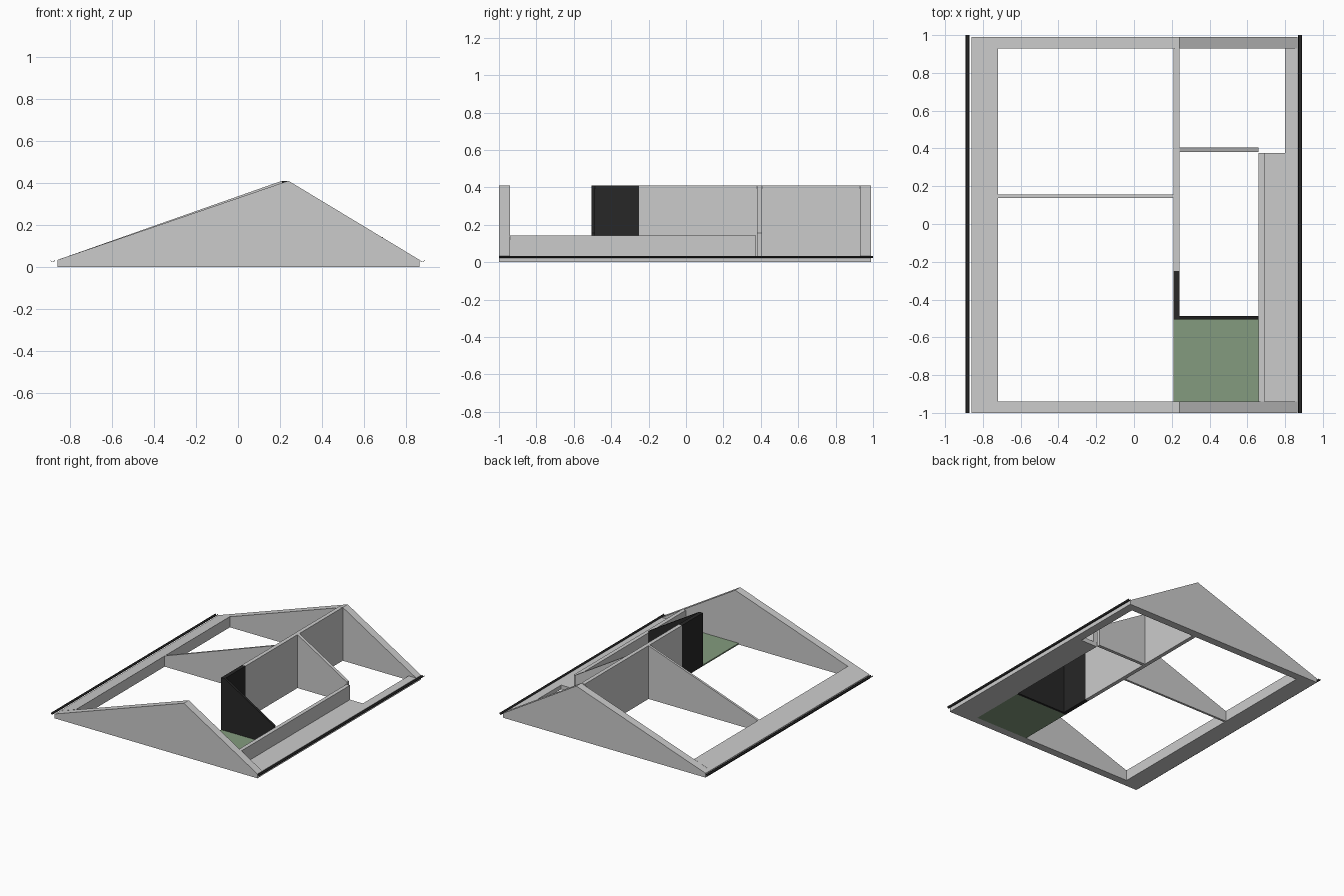
import bpy, math

if "Cube" in bpy.data.objects:
    bpy.data.objects.remove(bpy.data.objects["Cube"])


def material(name, rgb):
    m = bpy.data.materials.new(name)
    m.diffuse_color = (*rgb, 1)
    m.use_nodes = True
    m.node_tree.nodes["Principled BSDF"].inputs["Base Color"].default_value = m.diffuse_color
    return m


BLACK = material("black", (0.02, 0.02, 0.02))
GREEN = material("moss_green", (0.23, 0.33, 0.21))


def extrude(name, profile, y0, y1, mat=None):
    """Closed xz profile (counter-clockwise seen from the front) extruded along y."""
    n = len(profile)
    verts = [(x, y, z) for y in (y0, y1) for x, z in profile]
    faces = [tuple(range(n)), tuple(reversed(range(n, 2 * n)))]
    faces += [(i, i + n, (i + 1) % n + n, (i + 1) % n) for i in range(n)]
    mesh = bpy.data.meshes.new(name)
    mesh.from_pydata(verts, [], faces)
    ob = bpy.data.objects.new(name, mesh)
    bpy.context.collection.objects.link(ob)
    if mat:
        mesh.materials.append(mat)
    return ob


def box(name, x0, x1, y0, y1, z0, z1, mat=None):
    return extrude(name, [(x0, z0), (x1, z0), (x1, z1), (x0, z1)], y0, y1, mat)


LEFT, RIGHT, RIDGE, TOP, EAVE = -0.86, 0.865, 0.24, 0.41, 0.033
WALL = 0.21  # left face of the ridge wall


def left_z(x):
    return EAVE + (TOP - EAVE) * (x - LEFT) / (WALL - LEFT)


def right_z(x):
    return EAVE + (TOP - EAVE) * (RIGHT - x) / (RIGHT - RIDGE)


# Gable walls
gable = [(LEFT, 0), (RIGHT, 0), (RIGHT, EAVE), (RIDGE, TOP), (LEFT, EAVE)]
extrude("front_gable", gable, -1.0, -0.94)
extrude("back_gable", gable, 0.93, 0.99)

# Eave walls
extrude("left_eave_wall", [(LEFT, 0), (-0.72, 0), (-0.72, left_z(-0.72)), (LEFT, EAVE)], -0.94, 0.93)
box("right_eave_ledge", 0.66, RIGHT, -0.94, 0.375, 0, EAVE)
box("right_eave_strip", 0.80, RIGHT, 0.375, 0.93, 0, EAVE)
box("knee_wall", 0.66, 0.69, -0.94, 0.375, EAVE, 0.143)

# Ridge wall and partitions
box("ridge_wall", WALL, RIDGE, -0.25, 0.93, 0, TOP)
extrude("left_partition", [(-0.72, 0), (WALL, 0), (WALL, TOP), (-0.72, left_z(-0.72))], 0.138, 0.155)


def right_partition(name, y0, y1, mat=None):
    extrude(name, [(RIDGE, 0), (0.66, 0), (0.66, right_z(0.66)), (RIDGE, TOP)], y0, y1, mat)


right_partition("right_partition", 0.38, 0.405)

# Black corner walls and green floor
right_partition("black_partition", -0.505, -0.487, BLACK)
box("black_ridge_wall", WALL, RIDGE, -0.505, -0.25, 0, TOP, BLACK)
box("green_floor", WALL, 0.66, -0.94, -0.505, 0, 0.01, GREEN)

# Half-round gutters
for name, cx in (("left_gutter", -0.882), ("right_gutter", 0.878)):
    angles = [math.pi * (1 + i / 8) for i in range(9)]
    outer = [(cx + 0.0105 * math.cos(a), 0.033 + 0.0105 * math.sin(a)) for a in angles]
    inner = [(cx + 0.009 * math.cos(a), 0.033 + 0.009 * math.sin(a)) for a in reversed(angles)]
    extrude(name, outer + inner, -1.0, 1.0, BLACK)
